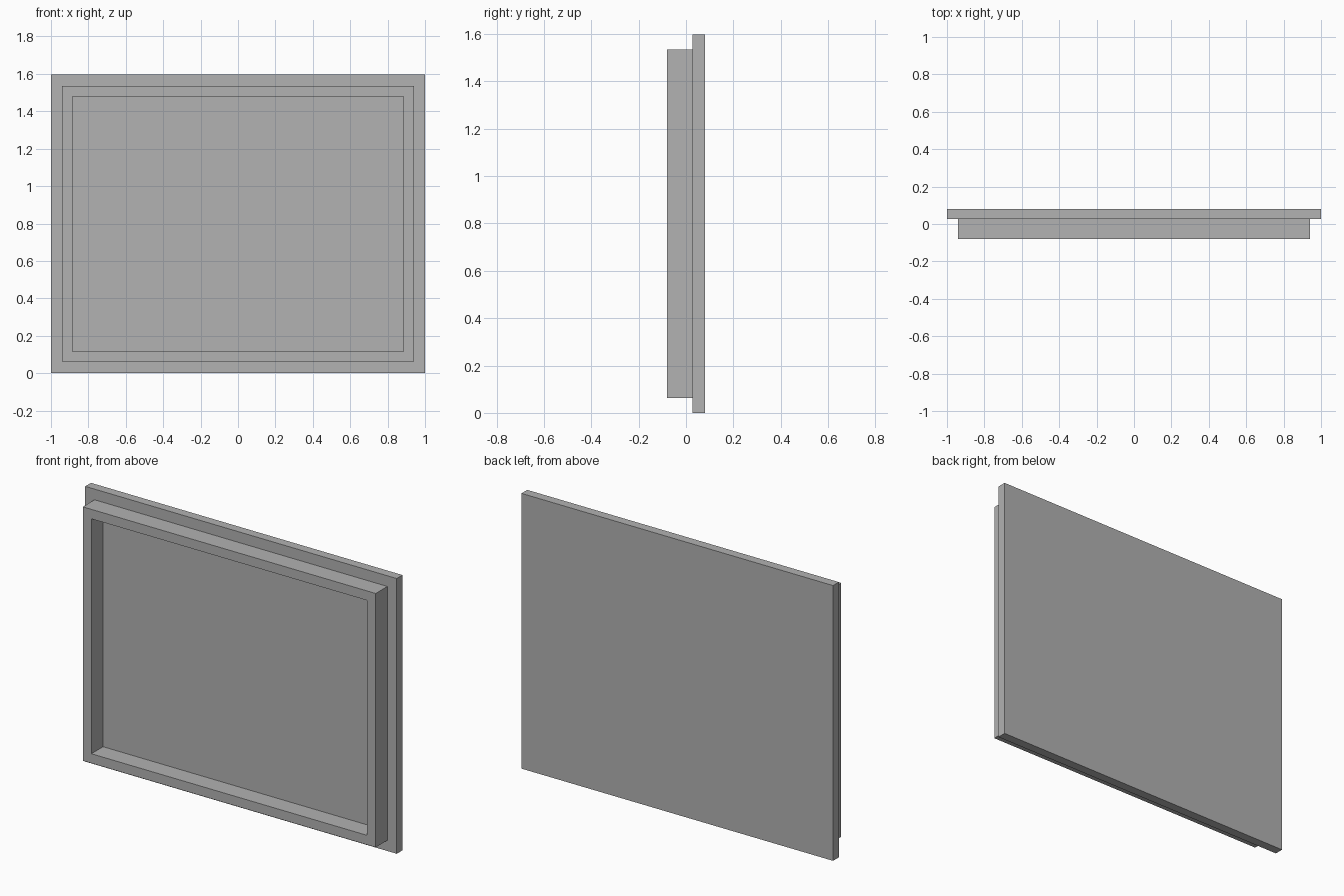
import bpy
import bmesh

cube = bpy.data.objects.get("Cube")
if cube:
    bpy.data.objects.remove(cube, do_unlink=True)

GREY = (0.445, 0.445, 0.445, 1)
mat = bpy.data.materials.new("plain grey")
mat.use_nodes = True
mat.diffuse_color = GREY
mat.node_tree.nodes["Principled BSDF"].inputs["Base Color"].default_value = GREY


def make_object(name, bm):
    bmesh.ops.recalc_face_normals(bm, faces=bm.faces)
    mesh = bpy.data.meshes.new(name)
    bm.to_mesh(mesh)
    bm.free()
    mesh.materials.append(mat)
    obj = bpy.data.objects.new(name, mesh)
    bpy.context.collection.objects.link(obj)


def rectangle(bm, half_width, bottom, top, y):
    corners = ((-half_width, bottom), (half_width, bottom),
               (half_width, top), (-half_width, top))
    return [bm.verts.new((x, y, z)) for x, z in corners]


def bridge(bm, a, b):
    for i in range(4):
        j = (i + 1) % 4
        bm.faces.new((a[i], a[j], b[j], b[i]))


FRONT, SEAM, BACK = -0.08, 0.027, 0.08

# Flat back panel
bm = bmesh.new()
near = rectangle(bm, 1, 0, 1.597, SEAM)
far = rectangle(bm, 1, 0, 1.597, BACK)
bridge(bm, near, far)
bm.faces.new(near)
bm.faces.new(far)
make_object("back_panel", bm)

# Raised rectangular rim, open in the middle
bm = bmesh.new()
loops = [rectangle(bm, *size, y) for size, y in (
    ((0.94, 0.062, 1.535), SEAM), ((0.94, 0.062, 1.535), FRONT),
    ((0.885, 0.117, 1.48), FRONT), ((0.885, 0.117, 1.48), SEAM))]
for k in range(4):
    bridge(bm, loops[k], loops[(k + 1) % 4])
make_object("front_rim", bm)
